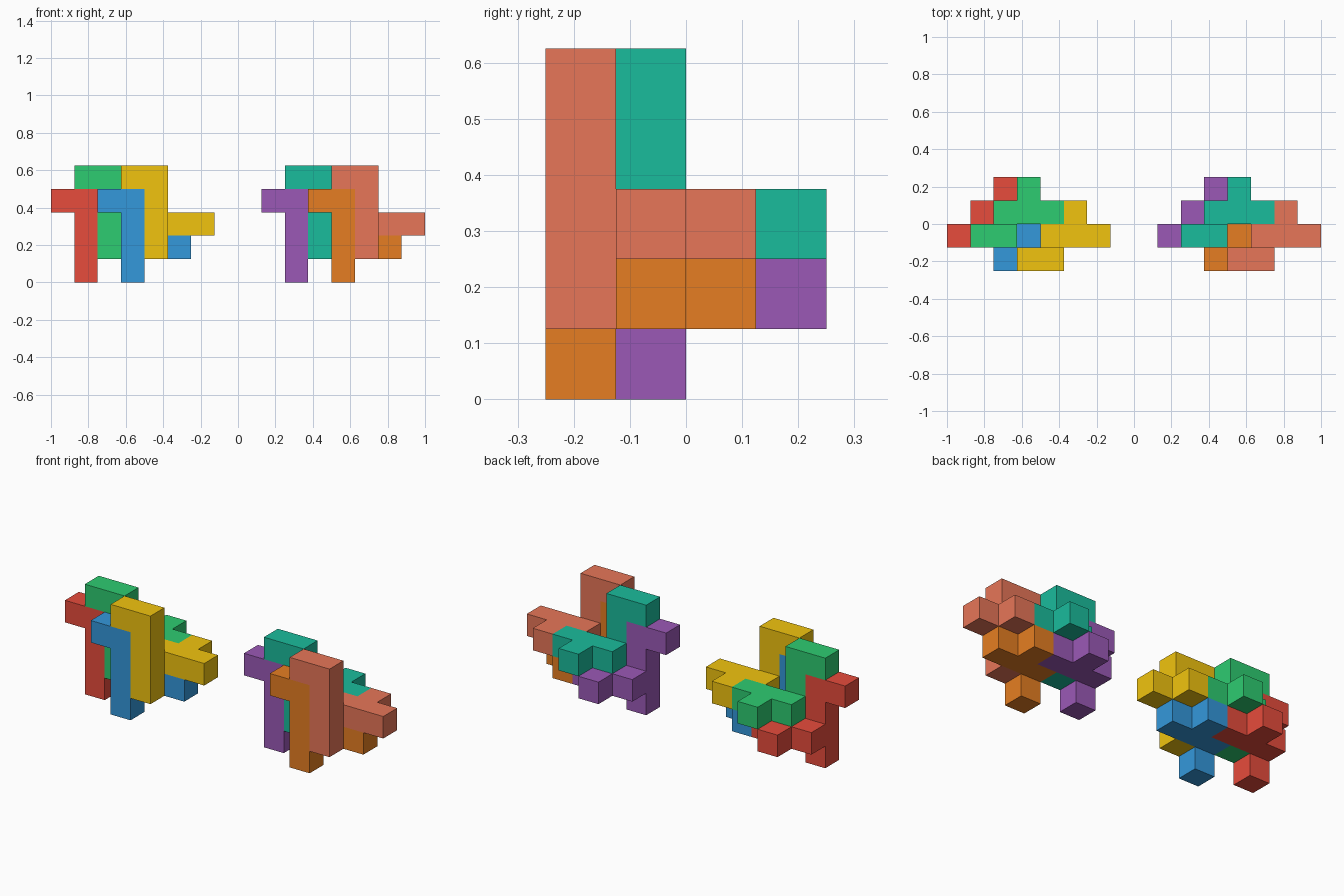
import bpy, bmesh
from mathutils import Color, Vector

if "Cube" in bpy.data.objects:
    bpy.data.objects.remove(bpy.data.objects["Cube"])

U = 0.125  # edge of one cube

# One puzzle piece: upright hook plus a horizontal T arm (cube coordinates)
HOOK = [(3, 0, 4)] + [(4, 0, k) for k in range(1, 5)]
ARM = [(4, 1, 2), (5, 1, 2), (6, 1, 2), (5, 2, 2)]
PIECE = set(HOOK + ARM)

# Corner offsets for each cube side, counter-clockwise from outside
SIDES = {
    (1, 0, 0): [(1, 0, 0), (1, 1, 0), (1, 1, 1), (1, 0, 1)],
    (-1, 0, 0): [(0, 0, 0), (0, 0, 1), (0, 1, 1), (0, 1, 0)],
    (0, 1, 0): [(0, 1, 0), (0, 1, 1), (1, 1, 1), (1, 1, 0)],
    (0, -1, 0): [(0, 0, 0), (1, 0, 0), (1, 0, 1), (0, 0, 1)],
    (0, 0, 1): [(0, 0, 1), (1, 0, 1), (1, 1, 1), (0, 1, 1)],
    (0, 0, -1): [(0, 0, 0), (0, 1, 0), (1, 1, 0), (1, 0, 0)],
}


def make_piece(name, shift, rgb):
    """Outer skin of the cubes, with flat neighbours merged."""
    bm = bmesh.new()
    for cell in PIECE:
        for d, corners in SIDES.items():
            if tuple(a + b for a, b in zip(cell, d)) in PIECE:
                continue
            bm.faces.new([bm.verts.new((Vector(cell) + Vector(c)) * U) for c in corners])
    bmesh.ops.remove_doubles(bm, verts=bm.verts[:], dist=1e-4)
    bmesh.ops.dissolve_limit(bm, angle_limit=0.02, verts=bm.verts[:], edges=bm.edges[:])
    mesh = bpy.data.meshes.new(name)
    bm.to_mesh(mesh)
    bm.free()
    mat = bpy.data.materials.new(name + "_colour")
    linear = Color(rgb).from_srgb_to_scene_linear()
    mat.diffuse_color = (linear.r, linear.g, linear.b, 1)
    mat.use_nodes = True
    mat.node_tree.nodes["Principled BSDF"].inputs["Base Color"].default_value = mat.diffuse_color
    mesh.materials.append(mat)
    ob = bpy.data.objects.new(name, mesh)
    ob.location = Vector(shift) * U
    bpy.context.collection.objects.link(ob)


# Shifts of the four interlocking pieces within a cluster
SHIFTS = [(0, 0, 0), (-1, 0, -1), (-2, 1, 0), (-3, 1, -1)]
# Colours in sRGB
CLUSTERS = {
    -8: [("yellow", (0.945, 0.769, 0.059)), ("blue", (0.204, 0.596, 0.859)),
         ("green", (0.18, 0.8, 0.443)), ("red", (0.906, 0.298, 0.235))],
    1: [("salmon", (0.906, 0.463, 0.345)), ("orange", (0.902, 0.494, 0.133)),
        ("teal", (0.102, 0.737, 0.612)), ("purple", (0.608, 0.349, 0.714))],
}
for x0, colours in CLUSTERS.items():
    for (name, rgb), (i, j, k) in zip(colours, SHIFTS):
        make_piece(name + "_puzzle_piece", (x0 + i, j - 2, k), rgb)
